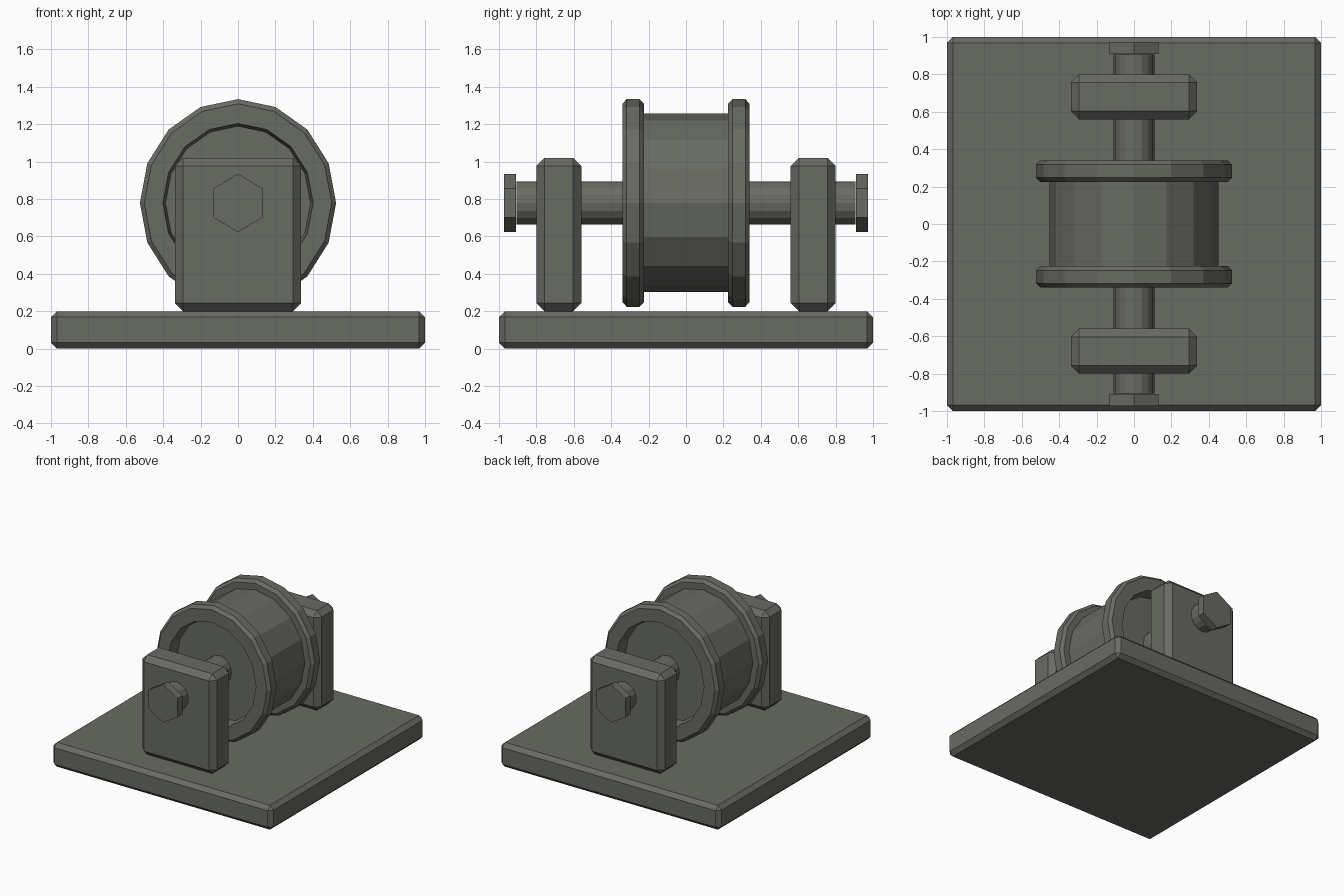
import bpy, bmesh, math

if "Cube" in bpy.data.objects:
    bpy.data.objects.remove(bpy.data.objects["Cube"])

grey = bpy.data.materials.new("dark warm grey")
grey.diffuse_color = (0.14, 0.145, 0.126, 1)
grey.use_nodes = True
grey.node_tree.nodes["Principled BSDF"].inputs["Base Color"].default_value = grey.diffuse_color
AXIS_Z = 0.779


def finish(name, bm):
    bmesh.ops.recalc_face_normals(bm, faces=bm.faces)
    me = bpy.data.meshes.new(name)
    bm.to_mesh(me)
    bm.free()
    ob = bpy.data.objects.new(name, me)
    bpy.context.collection.objects.link(ob)
    me.materials.append(grey)
    return ob


def box(name, lo, hi, bevel):
    bm = bmesh.new()
    bmesh.ops.create_cube(bm, size=1)
    for v in bm.verts:
        v.co = [(lo[i] + hi[i]) / 2 + v.co[i] * (hi[i] - lo[i]) for i in range(3)]
    bmesh.ops.bevel(bm, geom=bm.edges[:], offset=bevel, segments=1, affect='EDGES')
    return finish(name, bm)


def lathe(name, profile, sides, squash=0.945, ring=False):
    """Revolve (radius, y) points about the axle; capped unless it is a closed ring."""
    bm = bmesh.new()
    loops = []
    for r, y in profile:
        loop = []
        for k in range(sides):
            a = math.pi / 2 + math.tau * k / sides
            loop.append(bm.verts.new((r * squash * math.cos(a), y, AXIS_Z + r * math.sin(a))))
        loops.append(loop)
    pairs = list(zip(loops, loops[1:]))
    if ring:
        pairs.append((loops[-1], loops[0]))
    else:
        bm.faces.new(loops[0])
        bm.faces.new(loops[-1])
    for a, b in pairs:
        for k in range(sides):
            n = (k + 1) % sides
            bm.faces.new((a[k], a[n], b[n], b[k]))
    return finish(name, bm)


# Base plate
box("base_plate", (-1, -1, 0), (1, 1, 0.2), 0.032)

# Drum and axle
lathe("drum", [(0.477, -0.24), (0.477, 0.24)], 16)
lathe("axle", [(0.115, -0.905), (0.115, 0.905)], 16)

for s, side in ((-1, "front"), (1, "back")):
    # Bearing supports
    ys = sorted((s * 0.56, s * 0.8))
    box(side + "_support", (-0.338, ys[0], 0.2), (0.338, ys[1], 1.02), 0.043)
    # Chamfered flange rings with a recessed face
    lathe(side + "_flange", [(0.53, s * 0.225), (0.555, s * 0.248), (0.555, s * 0.317),
                             (0.53, s * 0.34), (0.425, s * 0.34), (0.408, s * 0.225)], 16, ring=True)
    # Hexagonal axle bolts
    lathe(side + "_bolt", [(0.156, s * 0.91), (0.156, s * 0.972)], 6, squash=0.97)
